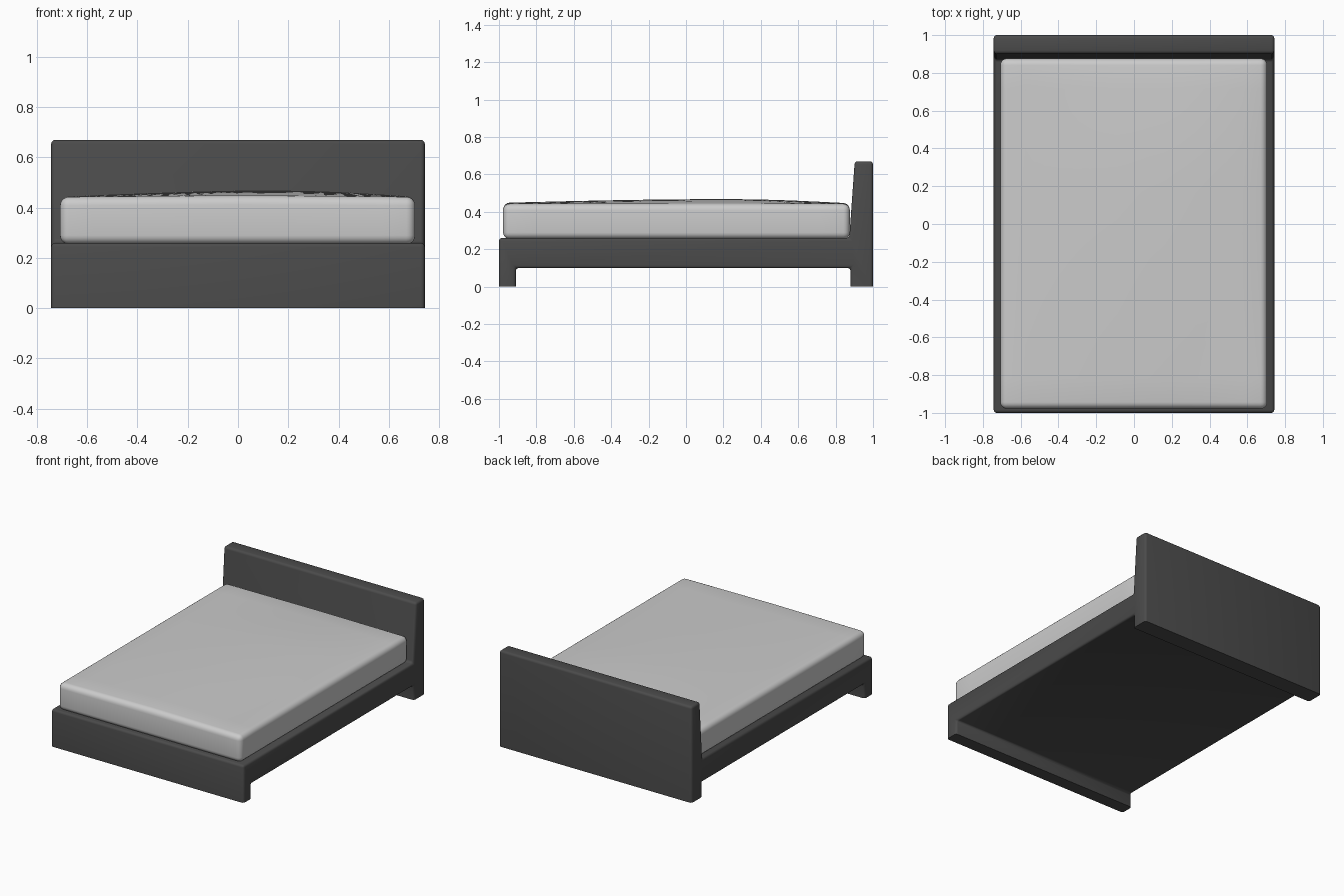
import bpy, bmesh, math
from mathutils import Vector

if "Cube" in bpy.data.objects:
    bpy.data.objects.remove(bpy.data.objects["Cube"])


def finish(name, bm, angle=40):
    bmesh.ops.recalc_face_normals(bm, faces=bm.faces)
    mesh = bpy.data.meshes.new(name)
    bm.to_mesh(mesh)
    bm.free()
    obj = bpy.data.objects.new(name, mesh)
    bpy.context.collection.objects.link(obj)
    bpy.ops.object.select_all(action='DESELECT')
    obj.select_set(True)
    bpy.context.view_layer.objects.active = obj
    bpy.ops.object.shade_smooth_by_angle(angle=math.radians(angle))
    return obj


# Bed frame: side profile (y, z) with footboard, rail, legs and leaning headboard
profile = [(-1, 0), (-0.91, 0), (-0.91, 0.1), (0.88, 0.1), (0.88, 0), (1, 0),
           (1, 0.67), (0.902, 0.67), (0.873, 0.26), (-1, 0.26)]
half_width = 0.743
bm = bmesh.new()
side = bm.faces.new([bm.verts.new((-half_width, y, z)) for y, z in profile])
ext = bmesh.ops.extrude_face_region(bm, geom=[side])
for v in ext["geom"]:
    if isinstance(v, bmesh.types.BMVert):
        v.co.x = half_width


# Soft edges: feet nearly sharp, the rest rounded
def bevel(test, radius):
    edges = [e for e in bm.edges if test(e) and e.calc_face_angle(0) > 0.5]
    bmesh.ops.bevel(bm, geom=edges, offset=radius, offset_type='OFFSET',
                    segments=3, profile=0.5, affect='EDGES')


bmesh.ops.recalc_face_normals(bm, faces=bm.faces)
bevel(lambda e: any(v.co.z > 0.01 for v in e.verts), 0.016)
frame = finish("bed_frame", bm)
dark = bpy.data.materials.new("dark_upholstery")
dark.diffuse_color = (0.07, 0.07, 0.07, 1)
dark.use_nodes = True
dark.node_tree.nodes["Principled BSDF"].inputs["Base Color"].default_value = dark.diffuse_color
frame.data.materials.append(dark)

# Mattress: rounded block
lo, hi = Vector((-0.708, -0.978, 0.255)), Vector((0.705, 0.876, 0.443))
size, mid = hi - lo, (hi + lo) / 2
bm = bmesh.new()
bmesh.ops.create_cube(bm, size=1)
for v in bm.verts:
    v.co = Vector(c * s for c, s in zip(v.co, size)) + mid
bmesh.ops.bevel(bm, geom=bm.edges[:], offset=0.035, segments=5,
                profile=0.5, affect='EDGES')

# Slice the block so the top can swell gently
for axis in range(2):
    normal = Vector((axis == 0, axis == 1, 0))
    for i in range(1, 16):
        co = mid.copy()
        co[axis] = lo[axis] + 0.05 + (size[axis] - 0.1) * i / 16
        bmesh.ops.bisect_plane(bm, geom=bm.verts[:] + bm.edges[:] + bm.faces[:],
                               plane_co=co, plane_no=normal)


def bump(t, peak):
    # smooth hill over -1..1 with its top at peak
    s = (t - peak) / ((1 - peak) if t > peak else (1 + peak))
    return math.cos(max(-1, min(1, s)) * math.pi / 2)


for v in bm.verts:
    if v.co.z > mid.z:
        u = (v.co.x - mid.x) / (size.x / 2)
        w = (v.co.y - mid.y) / (size.y / 2)
        lift = (v.co.z - mid.z) / (size.z / 2)
        v.co.z += lift * 0.022 * bump(u, 0.25) * bump(w, 0.3)
        v.co.z += lift * 0.004 * (1 - abs(u)) * (1 - 0.3 * w)
finish("mattress", bm, 50)
